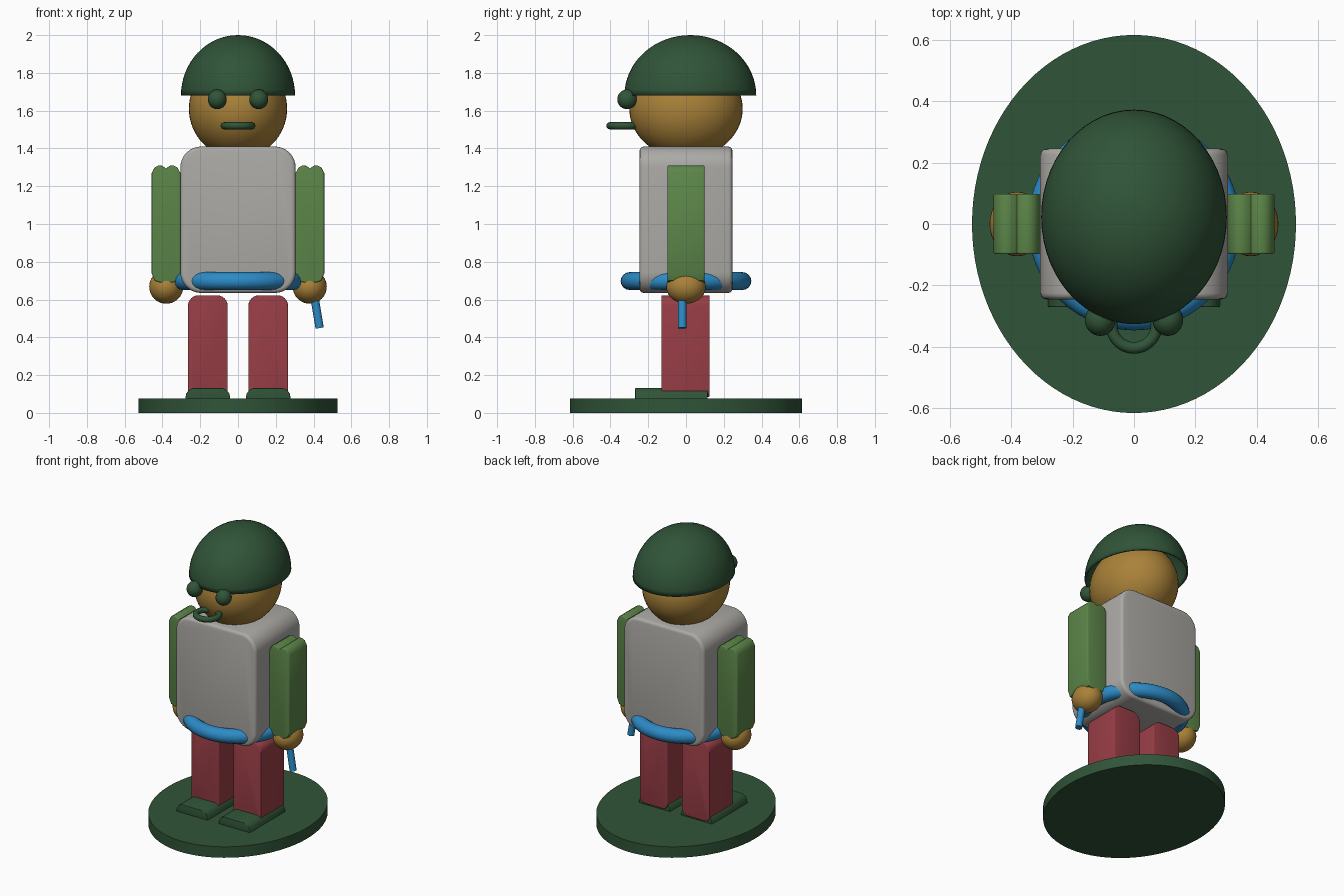
import bpy, bmesh, math
from mathutils import Vector

if "Cube" in bpy.data.objects:
    bpy.data.objects.remove(bpy.data.objects["Cube"])


def material(name, r, g, b):
    lin = [((c / 255 + 0.055) / 1.055) ** 2.4 for c in (r, g, b)]
    m = bpy.data.materials.new(name)
    m.diffuse_color = (*lin, 1)
    m.use_nodes = True
    m.node_tree.nodes["Principled BSDF"].inputs["Base Color"].default_value = m.diffuse_color
    return m


DARK_GREEN = material("dark green", 48, 84, 56)
LEAF_GREEN = material("leaf green", 92, 134, 73)
TAN = material("tan", 170, 130, 57)
GREY = material("warm grey", 172, 170, 165)
BLUE = material("blue", 44, 139, 199)
RED = material("red", 153, 62, 70)


def finish(ob, name, mat, angle=35):
    ob.name = name
    ob.data.materials.append(mat)
    bpy.ops.object.select_all(action='DESELECT')
    ob.select_set(True)
    bpy.context.view_layer.objects.active = ob
    bpy.ops.object.shade_smooth_by_angle(angle=math.radians(angle))
    return ob


def ball(name, mat, loc, size, seg=40, rings=24):
    bpy.ops.mesh.primitive_uv_sphere_add(segments=seg, ring_count=rings, radius=1, location=loc)
    ob = bpy.context.object
    ob.scale = size
    return finish(ob, name, mat)


def ring(name, mat, loc, major, minor):
    bpy.ops.mesh.primitive_torus_add(location=loc, major_radius=major, minor_radius=minor,
                                     major_segments=56, minor_segments=16)
    return finish(bpy.context.object, name, mat, 60)


def extrude_y(name, mat, pts, y0, y1, bevel=0.0, angle=35):
    """Front (x, z) outline pushed along y, with softened front and back rims."""
    bm = bmesh.new()
    face = bm.faces.new([bm.verts.new((x, y0, z)) for x, z in pts])
    out = bmesh.ops.extrude_face_region(bm, geom=[face])
    bmesh.ops.translate(bm, vec=(0, y1 - y0, 0),
                        verts=[v for v in out['geom'] if isinstance(v, bmesh.types.BMVert)])
    if bevel:
        rims = [e for e in bm.edges if abs(e.verts[0].co.y - e.verts[1].co.y) < 1e-6]
        bmesh.ops.bevel(bm, geom=rims, offset=bevel, segments=3, profile=0.5, affect='EDGES')
    bmesh.ops.recalc_face_normals(bm, faces=bm.faces)
    me = bpy.data.meshes.new(name)
    bm.to_mesh(me)
    bm.free()
    ob = bpy.data.objects.new(name, me)
    bpy.context.collection.objects.link(ob)
    return finish(ob, name, mat, angle)


def rounded(x0, x1, z0, z1, r_top, r_bot, n=6):
    """Rectangle outline with round corners."""
    pts = []
    for cx, cz, r, start in ((x1 - r_top, z1 - r_top, r_top, 0), (x0 + r_top, z1 - r_top, r_top, 90),
                             (x0 + r_bot, z0 + r_bot, r_bot, 180), (x1 - r_bot, z0 + r_bot, r_bot, 270)):
        for i in range(n + 1):
            a = math.radians(start + 90 * i / n)
            pts.append((cx + r * math.cos(a), cz + r * math.sin(a)))
    return pts


# Oval stand
bpy.ops.mesh.primitive_cylinder_add(vertices=96, radius=1, depth=0.075, location=(0, 0, 0.0375))
bpy.context.object.scale = (0.527, 0.615, 1)
finish(bpy.context.object, "stand", DARK_GREEN)

# Torso and belt
extrude_y("torso", GREY, rounded(-0.305, 0.305, 0.635, 1.41, 0.11, 0.11, 8), -0.245, 0.245, 0.02)
ring("belt", BLUE, (0, 0, 0.698), 0.299, 0.047)

# Head
ball("head", TAN, (0, 0, 1.61), (0.26, 0.30, 0.262), 48, 32)

# Open half-dome helmet
bm = bmesh.new()
bmesh.ops.create_uvsphere(bm, u_segments=56, v_segments=32, radius=1)
bmesh.ops.delete(bm, geom=[v for v in bm.verts if v.co.z < -0.01], context='VERTS')
for v in bm.verts:
    v.co = Vector((v.co.x * 0.302, v.co.y * 0.349, v.co.z * 0.32))
me = bpy.data.meshes.new("helmet")
bm.to_mesh(me)
bm.free()
helmet = bpy.data.objects.new("helmet", me)
bpy.context.collection.objects.link(helmet)
helmet.location = (0, 0.023, 1.68)
shell = helmet.modifiers.new("shell", 'SOLIDIFY')
shell.thickness = 0.012
shell.offset = -1
finish(helmet, "helmet", DARK_GREEN)

# Ring mouth
ring("mouth", DARK_GREEN, (0, -0.33, 1.52), 0.073, 0.019)

# Paired parts
for side, s in (("left", 1), ("right", -1)):
    ball(side + "_eye", DARK_GREEN, (s * 0.11, -0.312, 1.66), (0.05, 0.052, 0.052), 28, 16)

    # Arm with a creased shoulder and tapered cuff
    half = [(0, 1.293), (0.018, 1.308), (0.04, 1.31), (0.06, 1.30), (0.076, 1.27),
            (0.076, 0.74), (0.06, 0.70), (0.03, 0.69)]
    outline = half + [(-x, z) for x, z in reversed(half[1:])]
    extrude_y(side + "_arm", LEAF_GREEN, [(s * (0.381 + x), z) for x, z in outline],
              -0.098, 0.098, 0.006)
    ball(side + "_hand", TAN, (s * 0.38, 0, 0.668), (0.09, 0.105, 0.09), 32, 20)

    # Leg and shoe
    leg = [(s * x, z) for x, z in rounded(0.055, 0.265, 0.085, 0.622, 0.055, 0.04)]
    extrude_y(side + "_leg", RED, leg, -0.13, 0.125, 0.005)
    shoe = [(0.04, 0.07), (0.28, 0.07), (0.275, 0.10), (0.262, 0.12), (0.24, 0.131),
            (0.08, 0.131), (0.058, 0.12), (0.045, 0.10)]
    extrude_y(side + "_shoe", DARK_GREEN, [(s * x, z) for x, z in shoe], -0.27, 0.115, 0.004)

# Stick held in one hand
top, tip = Vector((0.392, -0.02, 0.69)), Vector((0.432, -0.02, 0.449))
axis = tip - top
bpy.ops.mesh.primitive_cylinder_add(vertices=24, radius=0.022, depth=axis.length,
                                    location=(top + tip) / 2)
stick = bpy.context.object
stick.rotation_euler = axis.to_track_quat('Z', 'Y').to_euler()
finish(stick, "stick", BLUE)
